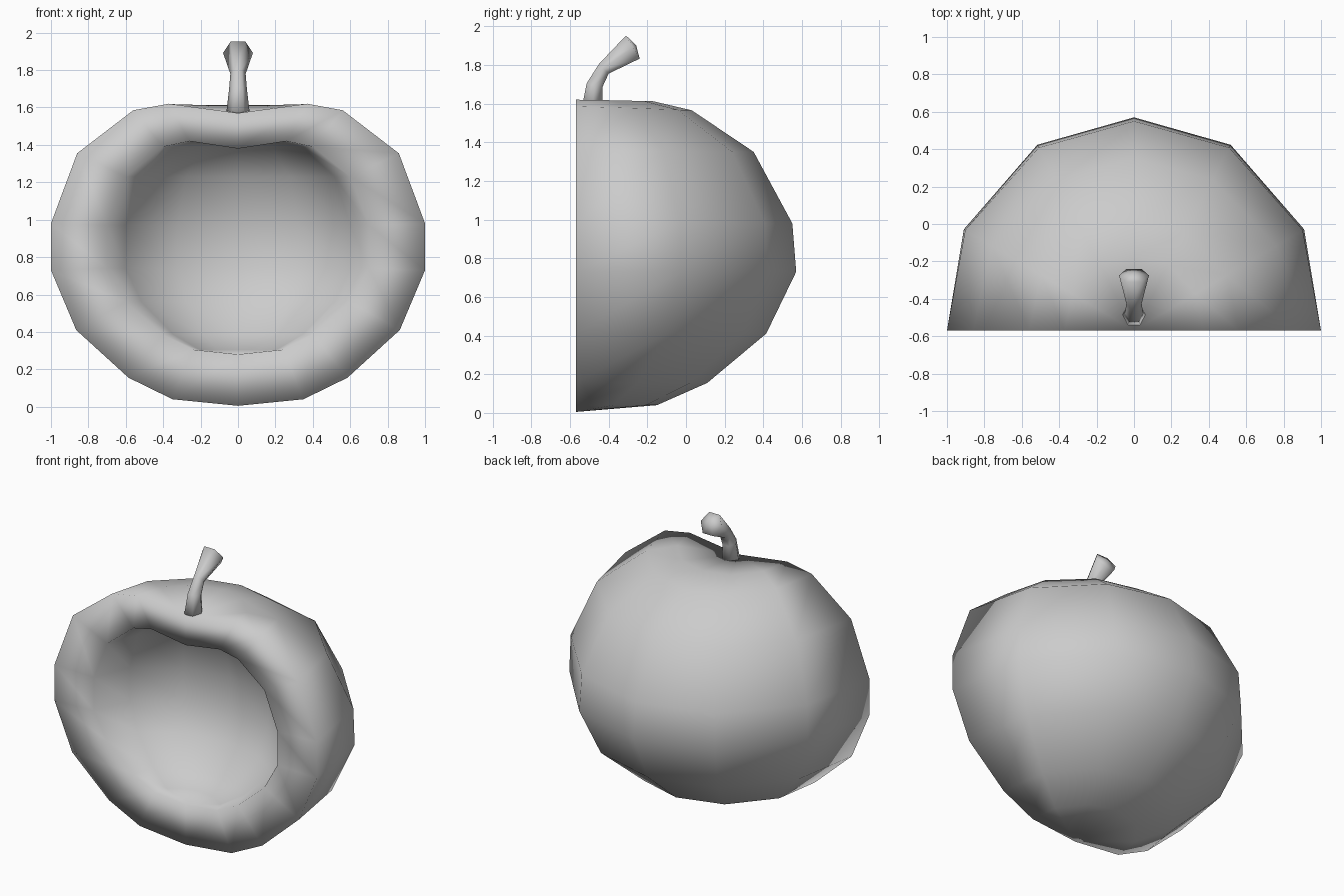
import bpy, bmesh, math
from mathutils import Vector

if "Cube" in bpy.data.objects:
    bpy.data.objects.remove(bpy.data.objects["Cube"])

CUT_Y = -0.57
ANGLES = [math.radians(d) for d in (0, 30.8, 62.5, 90, 117.5, 149.2, 180)]


def finish(bm, name):
    bmesh.ops.recalc_face_normals(bm, faces=bm.faces)
    mesh = bpy.data.meshes.new(name)
    bm.to_mesh(mesh)
    bm.free()
    for p in mesh.polygons:
        p.use_smooth = True
    obj = bpy.data.objects.new(name, mesh)
    bpy.context.collection.objects.link(obj)
    return obj


def half_lathe(bm, side, back, depth):
    """Half turn of (r, z) points, blending from the side profile to the back one."""
    bottom = bm.verts.new((0, CUT_Y, side[0][1]))
    top = bm.verts.new((0, CUT_Y + 0.0, side[-1][1]))
    columns = []
    for a in ANGLES:
        f = abs(math.sin(a)) ** 1.3
        ring = []
        for (r0, z0), (r1, z1) in zip(side[1:-1], back[1:-1]):
            r, z = r0 + (r1 - r0) * f, z0 + (z1 - z0) * f
            ring.append(bm.verts.new((r * math.cos(a), CUT_Y + depth * r * math.sin(a), z)))
        columns.append([bottom] + ring + [top])
    for a, b in zip(columns, columns[1:]):
        for j in range(len(side) - 1):
            corners = list(dict.fromkeys((a[j], b[j], b[j + 1], a[j + 1])))
            bm.faces.new(corners)
    # closed outline lying on the cut plane
    return columns[0] + columns[-1][-2:0:-1]


# Hollow half fruit: outer skin, shallow inner bowl and the flat rim between them
outer = [(0, 0.005), (0.35, 0.04), (0.585, 0.155), (0.865, 0.41), (1.0, 0.73),
         (1.0, 0.98), (0.86, 1.355), (0.56, 1.585), (0.37, 1.62), (0, 1.57)]
outer_back = [(0, 0.005), (0.42, 0.04), (0.68, 0.155), (0.985, 0.41), (1.14, 0.73),
              (1.12, 0.98), (0.92, 1.35), (0.60, 1.565), (0.40, 1.612), (0, 1.57)]
inner = [(0, 0.28), (0.24, 0.305), (0.40, 0.385), (0.60, 0.56), (0.70, 0.74),
         (0.70, 0.97), (0.60, 1.23), (0.40, 1.39), (0.26, 1.42), (0, 1.38)]
bm = bmesh.new()
out_loop = half_lathe(bm, outer, outer_back, 1)
in_loop = half_lathe(bm, inner, inner, 0.7)
n = len(out_loop)
for i in range(n):
    k = (i + 1) % n
    bm.faces.new((out_loop[i], out_loop[k], in_loop[k], in_loop[i]))
finish(bm, "hollow_half_fruit")

# Stem: six-sided tube bending backwards to a flared, slightly domed end
path = [(-0.487, 1.56, 0.064), (-0.473, 1.695, 0.048),
        (-0.425, 1.78, 0.041), (-0.275, 1.892, 0.08)]
bm = bmesh.new()
rings = []
for i, (y, z, r) in enumerate(path):
    p, q = path[max(i - 1, 0)], path[min(i + 1, len(path) - 1)]
    t = Vector((0, q[0] - p[0], q[1] - p[1])).normalized()
    if i == len(path) - 1:
        t = Vector((0, 0.86, 0.51))
    side = Vector((1, 0, 0))
    up = t.cross(side)
    rings.append([bm.verts.new(Vector((0, y, z)) + r * (math.cos(a) * side + math.sin(a) * up))
                  for a in (math.pi * k / 3 for k in range(6))])
for a, b in zip(rings, rings[1:]):
    for k in range(6):
        m = (k + 1) % 6
        bm.faces.new((a[k], a[m], b[m], b[k]))
bm.faces.new(rings[0])
tip = bm.verts.new((0, -0.258, 1.902))
for k in range(6):
    bm.faces.new((rings[-1][k], rings[-1][(k + 1) % 6], tip))
finish(bm, "stem")
